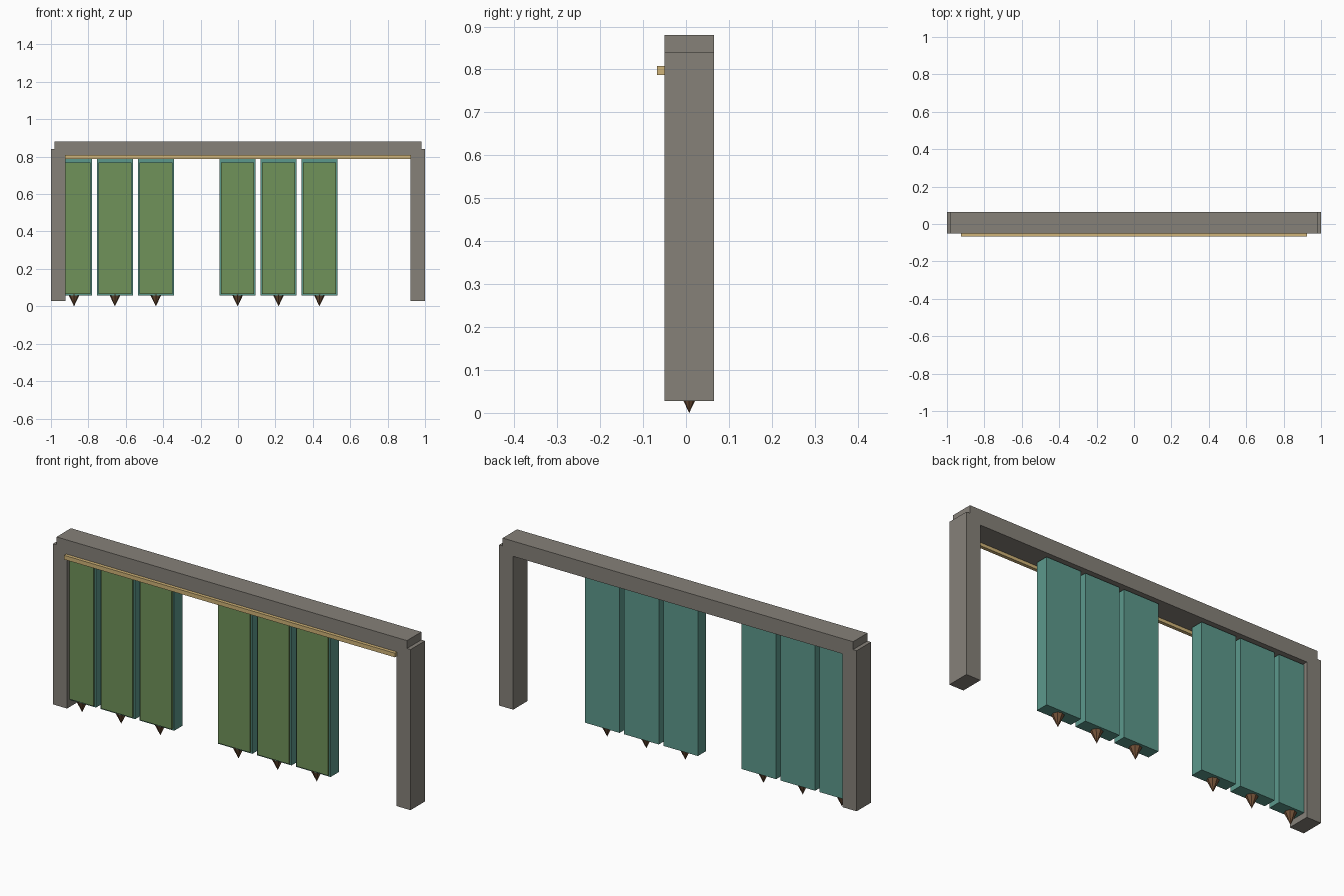
import bpy, bmesh
from mathutils import Vector

if "Cube" in bpy.data.objects:
    bpy.data.objects.remove(bpy.data.objects["Cube"])


def srgb(r, g, b):
    def lin(v):
        v /= 255
        return v / 12.92 if v <= 0.04045 else ((v + 0.055) / 1.055) ** 2.4
    return (lin(r), lin(g), lin(b), 1)


def material(name, r, g, b):
    m = bpy.data.materials.new(name)
    m.diffuse_color = srgb(r, g, b)
    m.use_nodes = True
    m.node_tree.nodes["Principled BSDF"].inputs["Base Color"].default_value = m.diffuse_color
    return m


STONE = material("grey_stone", 134, 129, 121)
TEAL = material("teal_cloth", 92, 153, 140)
GREEN = material("green_cloth", 112, 146, 90)
TAN = material("tan_wood", 208, 180, 120)
BROWN = material("brown_tassel", 118, 84, 58)


def finish(bm, name, mat):
    mesh = bpy.data.meshes.new(name)
    bm.to_mesh(mesh)
    bm.free()
    mesh.materials.append(mat)
    obj = bpy.data.objects.new(name, mesh)
    bpy.context.collection.objects.link(obj)
    return obj


def box(name, x, y, z, mat):
    """Box from (min, max) ranges on each axis."""
    bm = bmesh.new()
    bmesh.ops.create_cube(bm, size=1)
    lo, hi = Vector((x[0], y[0], z[0])), Vector((x[1], y[1], z[1]))
    for v in bm.verts:
        v.co = (lo + hi) / 2 + v.co * (hi - lo)
    return finish(bm, name, mat)


def tassel(name, x, y, top, radius, mat):
    """Downward-pointing faceted cone with its tip on the ground."""
    bm = bmesh.new()
    bmesh.ops.create_cone(bm, cap_ends=True, segments=8,
                          radius1=0, radius2=radius, depth=top)
    bmesh.ops.remove_doubles(bm, verts=bm.verts, dist=1e-5)
    bmesh.ops.translate(bm, verts=bm.verts, vec=(x, y, top / 2))
    return finish(bm, name, mat)


# Frame: two posts and a lintel
DEPTH = (-0.05, 0.065)
box("left_post", (-1.0, -0.921), DEPTH, (0.028, 0.84), STONE)
box("right_post", (0.921, 1.0), DEPTH, (0.028, 0.84), STONE)
box("lintel", (-0.98, 0.98), DEPTH, (0.803, 0.88), STONE)

# Hanging rail on the front
box("curtain_rail", (-0.925, 0.925), (-0.067, -0.05), (0.787, 0.808), TAN)

# Six hanging panels in two groups, each with a front plate and a tassel
HALF = 0.0965
for i in (-4, -3, -2, 0, 1, 2):
    cx = -0.002 + i * 0.2187
    box(f"panel_{i + 5}", (cx - HALF, cx + HALF), (-0.02, 0.046), (0.059, 0.797), TEAL)
    w = HALF - 0.008
    box(f"panel_front_{i + 5}", (cx - w, cx + w), (-0.029, -0.02), (0.067, 0.768), GREEN)
    tassel(f"tassel_{i + 5}", cx, 0.0075, 0.062, 0.03, BROWN)
